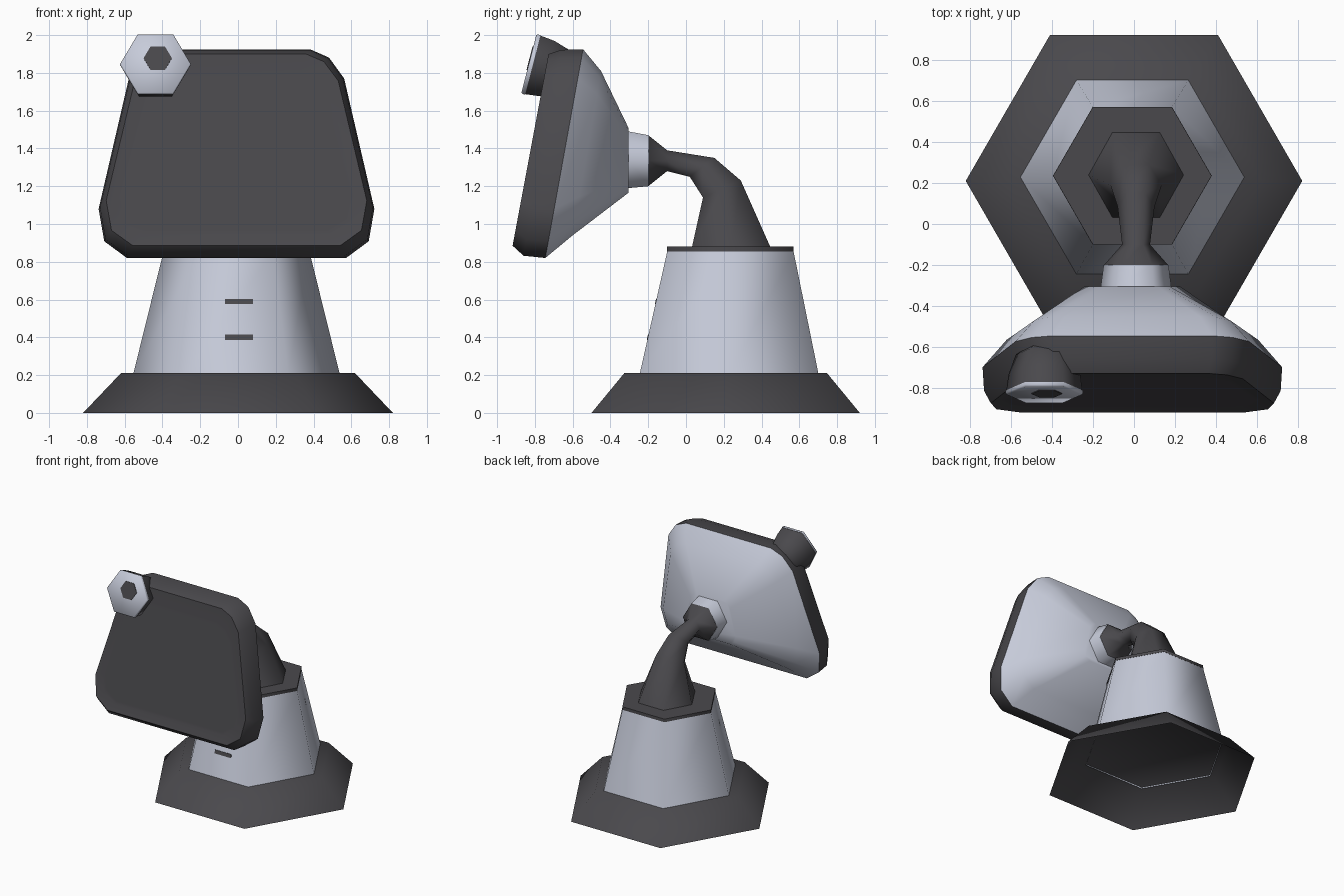
import bpy, bmesh, math

if "Cube" in bpy.data.objects:
    bpy.data.objects.remove(bpy.data.objects["Cube"])


def material(name, rgb):
    m = bpy.data.materials.new(name)
    m.diffuse_color = (*rgb, 1)
    m.use_nodes = True
    m.node_tree.nodes["Principled BSDF"].inputs["Base Color"].default_value = m.diffuse_color
    return m


DARK = material("charcoal", (0.068, 0.066, 0.073))
GREY = material("pale blue grey", (0.57, 0.60, 0.70))

# Section outlines: x, and v running from 0 to 1 across the section
HEX = [(1, .5), (.5, 1), (-.5, 1), (-1, .5), (-.5, 0), (.5, 0)]
RECT = [(1, 0), (1, 1), (-1, 1), (-1, 0)]
half = [(.58, 0), (.70, .08), (.73, .235), (.57, .86), (.49, .96), (.39, 1)]
SCREEN = half + [(-x, v) for x, v in reversed(half)]


def loft(name, outline, sections, mat, angle=61, cx=0.0, caps=(True, True)):
    """Skin sections (a, b, sx): a and b are the (y, z) ends, sx scales x."""
    bm = bmesh.new()
    rings = []
    for a, b, sx in sections:
        rings.append([bm.verts.new((cx + x * sx,
                                    a[0] + (b[0] - a[0]) * v,
                                    a[1] + (b[1] - a[1]) * v)) for x, v in outline])
    n = len(outline)
    for r, s in zip(rings, rings[1:]):
        for i in range(n):
            j = (i + 1) % n
            bm.faces.new((r[i], r[j], s[j], s[i]))
    for ring, wanted in zip((rings[0], rings[-1]), caps):
        if wanted:
            bm.faces.new(ring)
    bmesh.ops.recalc_face_normals(bm, faces=bm.faces)
    me = bpy.data.meshes.new(name)
    bm.to_mesh(me)
    bm.free()
    me.materials.append(mat)
    ob = bpy.data.objects.new(name, me)
    bpy.context.collection.objects.link(ob)
    bpy.ops.object.select_all(action='DESELECT')
    ob.select_set(True)
    bpy.context.view_layer.objects.active = ob
    bpy.ops.object.shade_smooth_by_angle(angle=math.radians(angle))
    return ob


def flat_hex(y, z, r):
    h = r * math.sqrt(3) / 2
    return (y - h, z), (y + h, z), r


# Foot (hollow, open underneath), pedestal and its dark lid
loft("foot", HEX, [flat_hex(.21, 0, .82), flat_hex(.21, .21, .62)],
     DARK, caps=(False, True))
loft("pedestal", HEX, [flat_hex(.228, .20, .548), flat_hex(.235, .855, .386)],
     GREY, 61, -.008, (False, False))
loft("pedestal_lid", HEX, [flat_hex(.235, .855, .387), flat_hex(.235, .88, .386)],
     DARK, 61, -.008, (False, True))

# Two slots on the pedestal front
for i, z in enumerate((.40, .59)):
    y = -.247 + .148 * (z - .2) / .655
    loft(f"slot_{i + 1}", RECT,
         [((y - .006, z - .014), (y, z + .014), .075),
          ((y + .001, z - .014), (y + .007, z + .014), .075)], DARK, 30, .005)

# Bent arm with flared end
loft("arm", HEX, [((.03, .87), (.45, .87), .235),
                  ((.09, 1.14), (.29, 1.23), .125),
                  ((.02, 1.25), (.15, 1.35), .09),
                  ((-.10, 1.28), (-.10, 1.39), .068),
                  ((-.20, 1.20), (-.20, 1.47), .156)], DARK, 61, .01, (False, True))
loft("collar", HEX, [((-.199, 1.20), (-.199, 1.47), .158),
                     ((-.305, 1.19), (-.305, 1.49), .172)], GREY, 61, .01,
     (False, False))

# Tilted screen frame with a soft rim round a flat, slightly sunken panel
loft("screen_frame", SCREEN, [((-.745, .82), (-.545, 1.925), 1),
                              ((-.86, .832), (-.66, 1.922), .99),
                              ((-.918, .885), (-.728, 1.90), .945),
                              ((-.894, .945), (-.742, 1.785), .86),
                              ((-.890, .967), (-.746, 1.763), .83)],
     DARK, 61, -.008, (False, True))
loft("rear_shell", SCREEN, [((-.745, .82), (-.545, 1.925), 1),
                            ((-.60, .94), (-.45, 1.81), .84),
                            ((-.305, 1.165), (-.305, 1.51), .32)],
     GREY, 61, -.008, (False, True))


# Corner knob, tilted with the screen: pale cap, tapered body, dark centre
def tilted(d, r, shift=0):
    u, n = (.25, .968), (.968, -.25)
    y, z = -.832 + n[0] * d + u[0] * shift, 1.848 + n[1] * d + u[1] * shift
    h = r * .866
    return (y - u[0] * h, z - u[1] * h), (y + u[0] * h, z + u[1] * h), r


loft("knob_cap", HEX, [tilted(0, .182), tilted(.008, .188), tilted(.022, .188)],
     GREY, 61, -.437)
loft("knob_body", HEX, [tilted(.022, .185), tilted(.10, .175), tilted(.20, .14),
                        tilted(.25, .07)], DARK, 61, -.437)
loft("knob_centre", HEX, [tilted(-.004, .075, .03), tilted(.002, .075, .03)],
     DARK, 35, -.425)
